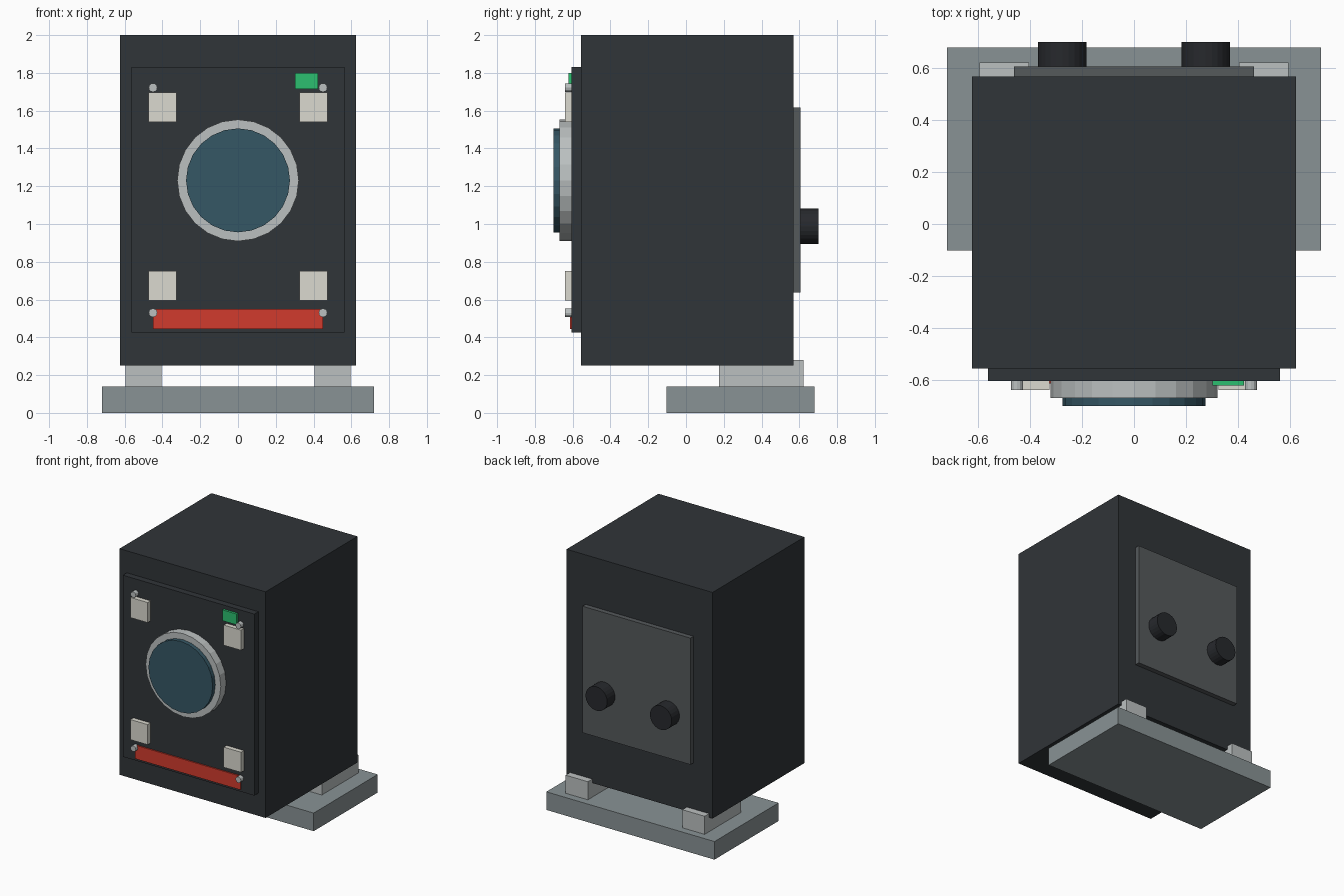
import bpy, bmesh
from math import pi
from mathutils import Matrix, Vector

if "Cube" in bpy.data.objects:
    bpy.data.objects.remove(bpy.data.objects["Cube"])


def material(name, rgb):
    m = bpy.data.materials.new(name)
    m.diffuse_color = (*rgb, 1)
    m.use_nodes = True
    m.node_tree.nodes["Principled BSDF"].inputs["Base Color"].default_value = m.diffuse_color
    return m


dark = material("charcoal", (0.03, 0.035, 0.04))
knob_black = material("black_rubber", (0.02, 0.022, 0.026))
panel_grey = material("panel_grey", (0.09, 0.10, 0.105))
base_grey = material("base_grey", (0.25, 0.29, 0.30))
silver = material("silver", (0.50, 0.53, 0.53))
cream = material("cream", (0.71, 0.70, 0.63))
glass = material("blue_glass", (0.036, 0.095, 0.13))
red = material("red", (0.64, 0.044, 0.027))
green = material("green", (0.025, 0.52, 0.16))


def finish(name, bm, mat):
    mesh = bpy.data.meshes.new(name)
    bm.to_mesh(mesh)
    bm.free()
    mesh.materials.append(mat)
    ob = bpy.data.objects.new(name, mesh)
    bpy.context.collection.objects.link(ob)
    return ob


def box(name, x, y, z, mat):
    """Box from (min, max) ranges on each axis."""
    lo, hi = Vector((x[0], y[0], z[0])), Vector((x[1], y[1], z[1]))
    bm = bmesh.new()
    bmesh.ops.create_cube(bm, size=1, matrix=Matrix.Translation((lo + hi) / 2)
                          @ Matrix.Diagonal((*(hi - lo), 1)))
    return finish(name, bm, mat)


def disc(name, x, z, radius, y, sides, mat):
    """Cylinder lying along the y axis."""
    bm = bmesh.new()
    bmesh.ops.create_cone(bm, cap_ends=True, segments=sides, radius1=radius, radius2=radius,
                          depth=y[1] - y[0],
                          matrix=Matrix.Translation((x, (y[0] + y[1]) / 2, z))
                          @ Matrix.Rotation(pi / 2, 4, 'X'))
    return finish(name, bm, mat)


# Cabinet and front panel
box("cabinet", (-0.625, 0.625), (-0.556, 0.568), (0.25, 2.0), dark)
box("front_panel", (-0.563, 0.563), (-0.605, -0.556), (0.425, 1.83), dark)

# Round window
disc("window_ring", 0, 1.231, 0.322, (-0.67, -0.605), 24, silver)
disc("window_glass", 0, 1.231, 0.275, (-0.702, -0.67), 24, glass)

# Red strip and green indicator
box("red_strip", (-0.45, 0.45), (-0.615, -0.605), (0.443, 0.549), red)
box("green_indicator", (0.302, 0.423), (-0.623, -0.605), (1.716, 1.80), green)

# Back panel and base
box("back_panel", (-0.463, 0.463), (0.568, 0.606), (0.638, 1.617), panel_grey)
box("base_plate", (-0.72, 0.72), (-0.103, 0.68), (0, 0.14), base_grey)

# Mirrored pairs: pads, screws, knobs and feet
for s, side in ((-1, "left"), (1, "right")):
    for level, pad_z, screw_z in (("upper", 1.617, 1.722), ("lower", 0.672, 0.53)):
        box(f"{level}_pad_{side}", (s * 0.4 - 0.074, s * 0.4 + 0.074), (-0.64, -0.605),
            (pad_z - 0.078, pad_z + 0.078), cream)
        disc(f"{level}_screw_{side}", s * 0.45, screw_z, 0.023, (-0.64, -0.605), 12, silver)
    disc(f"back_knob_{side}", s * 0.276, 0.988, 0.093, (0.606, 0.702), 24, knob_black)
    box(f"foot_{side}", (s * 0.5 - 0.095, s * 0.5 + 0.095), (0.175, 0.622), (0.14, 0.28), silver)
